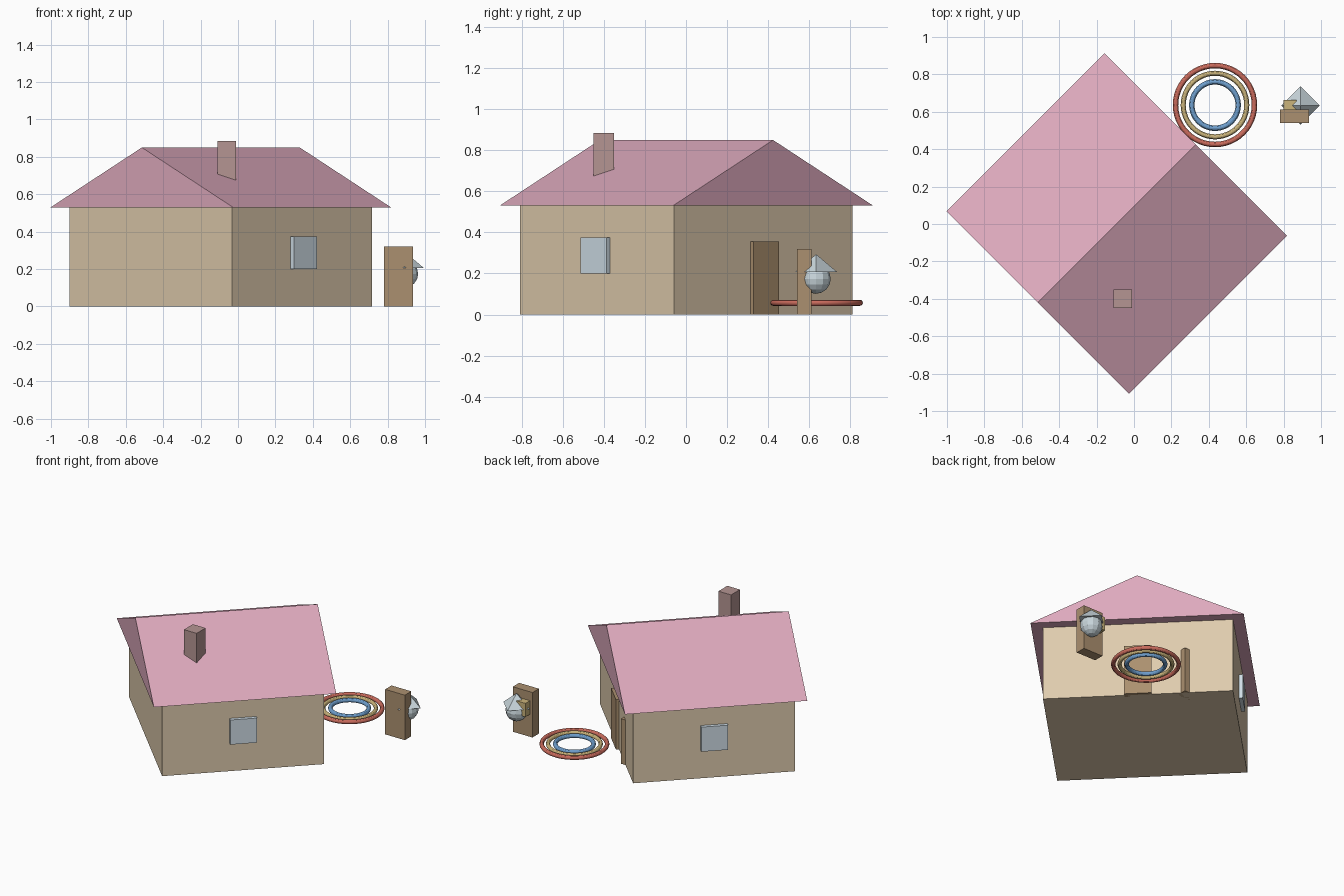
import bpy
import bmesh
from math import pi
from mathutils import Matrix

old = bpy.data.objects.get("Cube")
if old:
    bpy.data.objects.remove(old, do_unlink=True)


def material(name, r, g, b):
    m = bpy.data.materials.new(name)
    m.use_nodes = True
    m.diffuse_color = (r, g, b, 1)
    m.node_tree.nodes["Principled BSDF"].inputs["Base Color"].default_value = (r, g, b, 1)
    return m


pink = material("roof pink", 0.73, 0.40, 0.51)
cream = material("wall cream", 0.74, 0.60, 0.42)
brown = material("door brown", 0.41, 0.28, 0.16)
glass = material("window blue grey", 0.63, 0.73, 0.80)
brick = material("chimney mauve", 0.46, 0.30, 0.29)
red = material("ring red", 0.60, 0.15, 0.11)
gold = material("ring gold", 0.60, 0.46, 0.20)
blue = material("ring blue", 0.16, 0.35, 0.62)
silver = material("pale silver", 0.58, 0.67, 0.71)

# The house is turned by an eighth of a circle about its own centre
HOUSE = Matrix.Translation((-0.092, 0.002, 0)) @ Matrix.Rotation(pi / 4, 4, "Z")
WORLD = Matrix.Identity(4)


def finish(name, bm, mat, frame=WORLD):
    bmesh.ops.recalc_face_normals(bm, faces=bm.faces)
    mesh = bpy.data.meshes.new(name)
    bm.to_mesh(mesh)
    bm.free()
    mesh.materials.append(mat)
    mesh.transform(frame)
    obj = bpy.data.objects.new(name, mesh)
    bpy.context.scene.collection.objects.link(obj)
    return obj


def box(name, x, y, z, mat, frame=WORLD):
    """Box from (low, high) pairs on each axis."""
    bm = bmesh.new()
    bmesh.ops.create_cube(bm, size=1)
    for v in bm.verts:
        v.co = [(a + b) / 2 + c * (b - a) for (a, b), c in zip((x, y, z), v.co)]
    return finish(name, bm, mat, frame)


# House body, windows on both long sides and the door in one gable wall
L, W, EAVE = 0.53, 0.615, 0.53
box("house_walls", (-L, L), (-W, W), (0, EAVE), cream, HOUSE)
for side, label in ((-1, "front"), (1, "back")):
    span = sorted((side * (W - 0.02), side * (W + 0.025)))
    box(label + "_window", (-0.088, 0.088), span, (0.2, 0.375), glass, HOUSE)
box("house_door", (L - 0.02, L + 0.02), (-0.088, 0.088), (0, 0.355), brown, HOUSE)

# Solid gable roof, extruded from a triangle
bm = bmesh.new()
profile = [(-0.69, EAVE), (0.69, EAVE), (0, 0.85)]
tri = bm.faces.new([bm.verts.new((-0.597, y, z)) for y, z in profile])
new = bmesh.ops.extrude_face_region(bm, geom=[tri])["geom"]
bmesh.ops.translate(bm, vec=(1.194, 0, 0),
                    verts=[g for g in new if isinstance(g, bmesh.types.BMVert)])
finish("roof", bm, pink, HOUSE)

# Chimney
box("chimney", (-0.11, -0.01), (-0.45, -0.35), (0.6, 0.885), brick)

# Square-set door slabs: one in the wall, one standing free
for name, x in (("side_door_slab", -0.07), ("free_door_slab", 0.78)):
    box(name, (x, x + 0.155), (0.54, 0.612), (0, 0.32), brown)

# Faceted ball with a pyramid cap, and a small block behind the free slab
bm = bmesh.new()
bmesh.ops.create_uvsphere(bm, u_segments=12, v_segments=8, radius=0.073)
finish("ball", bm, silver, Matrix.Translation((0.89, 0.632, 0.174)))
bm = bmesh.new()
bmesh.ops.create_cone(bm, cap_ends=True, segments=4, radius1=0.103, radius2=0, depth=0.087)
finish("pyramid_cap", bm, silver, Matrix.Translation((0.89, 0.634, 0.25)))
box("small_block", (0.80, 0.87), (0.605, 0.663), (0.16, 0.257), gold)

# Three concentric rings floating low over the ground
for name, radius, tube, mat in (("outer_ring", 0.211, 0.0145, red),
                                ("middle_ring", 0.17, 0.0135, gold),
                                ("inner_ring", 0.124, 0.0145, blue)):
    bpy.ops.mesh.primitive_torus_add(major_radius=radius, minor_radius=tube,
                                     major_segments=48, minor_segments=12,
                                     location=(0.433, 0.636, 0.057))
    ring = bpy.context.object
    ring.name = name
    ring.data.materials.append(mat)
    bpy.ops.object.shade_smooth_by_angle()
